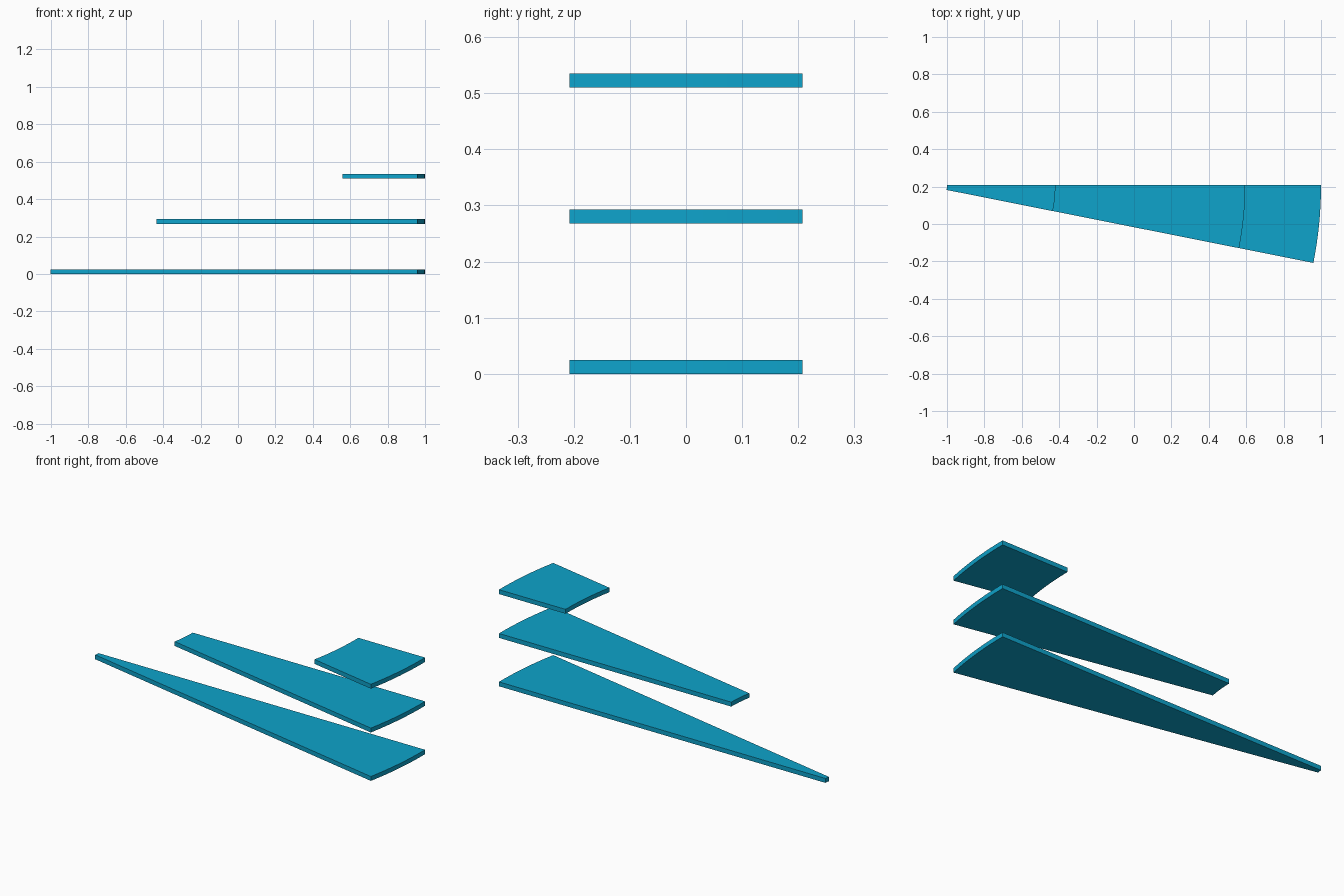
import bpy
import bmesh
from math import sin, cos, radians

# Remove the default cube
cube = bpy.data.objects.get("Cube")
if cube:
    bpy.data.objects.remove(cube, do_unlink=True)

# Shared flat blue
blue = bpy.data.materials.new("bright_blue")
blue.use_nodes = True
COLOUR = (0.0044, 0.366, 0.597, 1)
blue.diffuse_color = COLOUR
blue.node_tree.nodes["Principled BSDF"].inputs["Base Color"].default_value = COLOUR

OUTER = 2.132             # outer radius of every wedge
SWEEP = radians(11.25)    # angle of the wedge
CENTRE_X, CENTRE_Y = 1 - OUTER, 0.208
THICK = 0.0245
STEPS = 8


def arc(radius):
    """Points along one arc, from the straight back edge to the slanted front edge."""
    angles = [SWEEP * i / STEPS for i in range(STEPS + 1)]
    return [(CENTRE_X + radius * cos(a), CENTRE_Y - radius * sin(a)) for a in angles]


def wedge(name, inner, z):
    """Flat ring-sector slab between the inner radius and the outer radius."""
    bm = bmesh.new()
    outline = arc(OUTER) + arc(inner)[::-1]
    base = bm.faces.new([bm.verts.new((x, y, z)) for x, y in outline])
    top = bmesh.ops.extrude_face_region(bm, geom=[base])["geom"]
    bmesh.ops.translate(bm, vec=(0, 0, THICK),
                        verts=[v for v in top if isinstance(v, bmesh.types.BMVert)])
    bmesh.ops.recalc_face_normals(bm, faces=bm.faces)
    mesh = bpy.data.meshes.new(name)
    bm.to_mesh(mesh)
    bm.free()
    mesh.materials.append(blue)
    obj = bpy.data.objects.new(name, mesh)
    bpy.context.collection.objects.link(obj)
    bpy.ops.object.select_all(action="DESELECT")
    obj.select_set(True)
    bpy.context.view_layer.objects.active = obj
    bpy.ops.object.shade_smooth_by_angle(angle=radians(30))


# Three stacked slabs, shorter towards the top
wedge("lower_wedge", 0.132, 0)
wedge("middle_wedge", 0.709, 0.268)
wedge("upper_wedge", 1.724, 0.5105)
